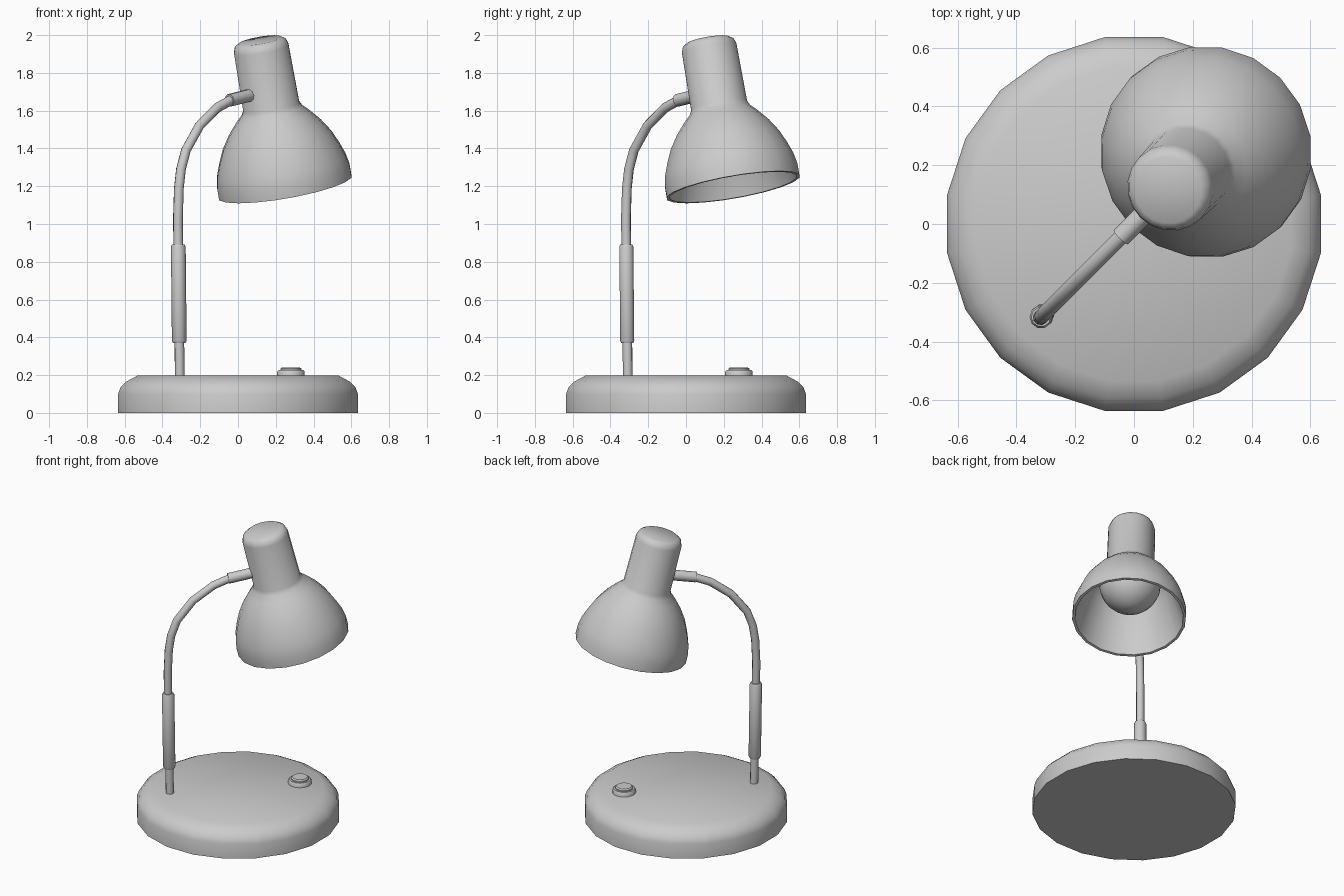
import bpy, bmesh, math
from mathutils import Vector, Matrix

if "Cube" in bpy.data.objects:
    bpy.data.objects.remove(bpy.data.objects["Cube"])


def finish(ob, angle=40):
    bpy.ops.object.select_all(action='DESELECT')
    ob.select_set(True)
    bpy.context.view_layer.objects.active = ob
    bpy.ops.object.shade_smooth_by_angle(angle=math.radians(angle))
    return ob


def lathe(name, profile, sides=20, matrix=Matrix(), angle=40):
    """Turn (radius, height) pairs around z, cap both ends, then place."""
    bm = bmesh.new()
    rings = []
    for r, z in profile:
        rings.append([bm.verts.new((r * math.cos(a), r * math.sin(a), z))
                      for a in (2 * math.pi * (k + 0.5) / sides for k in range(sides))])
    for lo, hi in zip(rings, rings[1:]):
        for k in range(sides):
            n = (k + 1) % sides
            bm.faces.new((lo[k], lo[n], hi[n], hi[k]))
    bm.faces.new(rings[0][::-1])
    bm.faces.new(rings[-1])
    bmesh.ops.recalc_face_normals(bm, faces=bm.faces)
    bm.transform(matrix)
    me = bpy.data.meshes.new(name)
    bm.to_mesh(me)
    bm.free()
    ob = bpy.data.objects.new(name, me)
    bpy.context.collection.objects.link(ob)
    return finish(ob, angle)


def tube(name, path, radius, scales=None):
    """Sweep a round section along (d, z) points in the diagonal plane x = y."""
    cu = bpy.data.curves.new(name, 'CURVE')
    cu.dimensions = '3D'
    cu.bevel_depth = radius
    cu.bevel_resolution = 3
    cu.use_fill_caps = True
    sp = cu.splines.new('POLY')
    sp.points.add(len(path) - 1)
    for i, (p, (d, z)) in enumerate(zip(sp.points, path)):
        p.co = (d, d, z, 1)
        p.radius = scales[i] if scales else 1
    ob = bpy.data.objects.new(name, cu)
    bpy.context.collection.objects.link(ob)
    bpy.ops.object.select_all(action='DESELECT')
    ob.select_set(True)
    bpy.context.view_layer.objects.active = ob
    bpy.ops.object.convert(target='MESH')
    return finish(bpy.context.view_layer.objects.active)


# Base disc with rounded shoulder
lathe("base", [(0.643, 0), (0.643, 0.10), (0.63, 0.135), (0.60, 0.165), (0.54, 0.197)])

# Push switch on the base
at_switch = Matrix.Translation((0.28, 0.28, 0))
lathe("switch_ring", [(0.074, 0.19), (0.074, 0.218), (0.068, 0.226)], 16, at_switch)
lathe("switch_button", [(0.056, 0.21), (0.056, 0.234), (0.048, 0.241)], 16, at_switch)

# Stem, sleeve, bent neck and joint
tube("stem", [(-0.308, 0.19), (-0.311, 0.40)], 0.026)
tube("sleeve", [(-0.311, 0.37), (-0.311, 0.382), (-0.316, 0.88), (-0.316, 0.892)], 0.039,
     [0.85, 1, 1, 0.85])
tube("neck", [(-0.316, 0.87), (-0.318, 1.03), (-0.313, 1.19), (-0.302, 1.29), (-0.276, 1.39),
              (-0.204, 1.52), (-0.111, 1.615), (-0.03, 1.66)], 0.026)
tube("joint", [(-0.045, 1.655), (0.075, 1.685)], 0.034)

# Head: local z runs from the rim up to the cap
axis = Vector((-0.135, -0.135, 0.78))
tilt = Vector((0, 0, 1)).rotation_difference(axis).to_matrix().to_4x4()
head = Matrix.Translation((0.25, 0.25, 1.195)) @ tilt

# Shade: inner wall, rim, outer dome, lamp housing
lathe("shade", [(0.145, 0.42), (0.255, 0.30), (0.343, 0.0), (0.36, 0.0), (0.36, 0.06),
                (0.348, 0.12), (0.326, 0.18), (0.295, 0.25), (0.25, 0.32), (0.20, 0.38),
                (0.165, 0.415), (0.152, 0.44), (0.148, 0.755), (0.138, 0.785), (0.115, 0.80)],
      20, head, 45)

# Bulb
bulb = [(0.195 * math.sin(a), 0.288 - 0.195 * math.cos(a))
        for a in (math.pi * k / 12 for k in range(1, 12))]
lathe("bulb", [(0.01, 0.093)] + bulb, 20, head)
